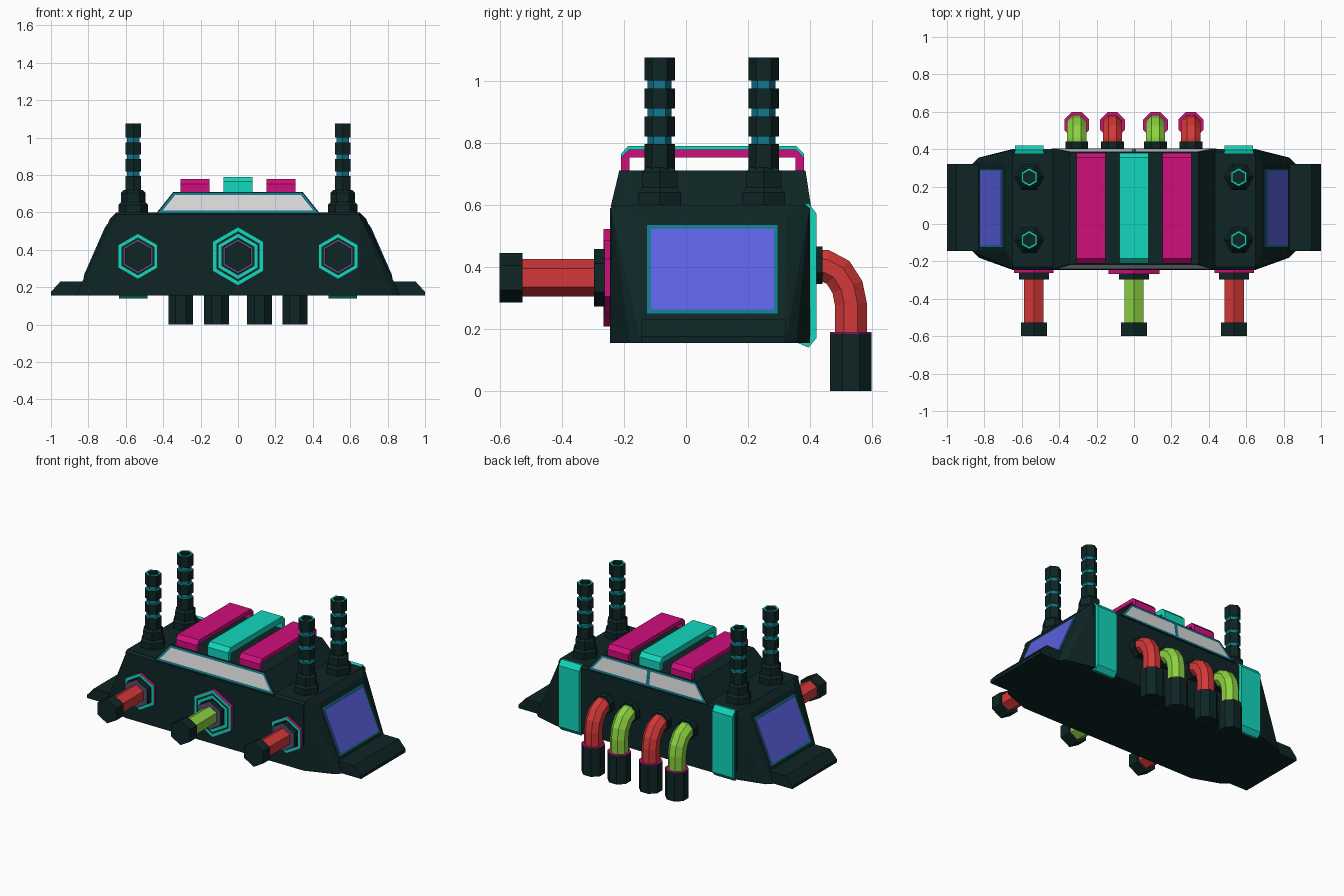
import bpy, bmesh, math
from mathutils import Vector, Matrix

if "Cube" in bpy.data.objects:
    bpy.data.objects.remove(bpy.data.objects["Cube"])


def mat(name, *rgb):
    m = bpy.data.materials.new(name)
    lin = [((c / 255 + 0.055) / 1.055) ** 2.4 if c > 10 else c / 255 / 12.92 for c in rgb]
    m.diffuse_color = (*lin, 1)
    m.use_nodes = True
    m.node_tree.nodes["Principled BSDF"].inputs["Base Color"].default_value = m.diffuse_color
    return m


DARK = mat("dark_hull", 14, 37, 37)
TEAL = mat("bright_teal", 18, 215, 190)
FRAME = mat("blue_teal_trim", 18, 120, 142)
MAG = mat("magenta", 208, 14, 124)
RED = mat("red", 212, 56, 56)
GREEN = mat("lime_green", 140, 210, 64)
BLUE = mat("violet_blue_glass", 92, 97, 226)
GREY = mat("pale_glass", 216, 216, 216)
MAUVE = mat("mauve_grey", 88, 76, 110)


def finish(bm, name, mats):
    bmesh.ops.recalc_face_normals(bm, faces=bm.faces)
    me = bpy.data.meshes.new(name)
    bm.to_mesh(me)
    bm.free()
    for m in mats:
        me.materials.append(m)
    ob = bpy.data.objects.new(name, me)
    bpy.context.collection.objects.link(ob)
    return ob


def hull_bm(points):
    bm = bmesh.new()
    for p in points:
        bm.verts.new(p)
    bmesh.ops.convex_hull(bm, input=bm.verts)
    bmesh.ops.dissolve_limit(bm, angle_limit=0.01, verts=bm.verts, edges=bm.edges)
    bmesh.ops.recalc_face_normals(bm, faces=bm.faces)
    return bm


def hull(name, points, m):
    return finish(hull_bm(points), name, [m])


def prism(name, profile, x0, x1, m):
    # (y, z) outline extruded along x
    bm = bmesh.new()
    f = bm.faces.new([bm.verts.new((x0, y, z)) for y, z in profile])
    r = bmesh.ops.extrude_face_region(bm, geom=[f])
    vs = [v for v in r["geom"] if isinstance(v, bmesh.types.BMVert)]
    bmesh.ops.translate(bm, vec=(x1 - x0, 0, 0), verts=vs)
    return finish(bm, name, [m])


def skin(name, rings, colours):
    # joins rings of points; one colour per gap between rings
    bm = bmesh.new()
    mats = list(dict.fromkeys(colours))
    rv = [[bm.verts.new(p) for p in ring] for ring in rings]
    n = len(rv[0])
    for a, b, c in zip(rv, rv[1:], colours):
        for i in range(n):
            j = (i + 1) % n
            bm.faces.new((a[i], a[j], b[j], b[i])).material_index = mats.index(c)
    bm.faces.new(rv[0]).material_index = mats.index(colours[0])
    bm.faces.new(rv[-1]).material_index = mats.index(colours[-1])
    return finish(bm, name, mats)


def lathe(name, profile, n, loc, phase=90, tilt=0):
    # profile rows: radius, height, colour of the band leading to it
    mx = Matrix.Translation(loc) @ Matrix.Rotation(math.radians(tilt), 4, 'X')
    ang = [math.radians(phase + 360 * i / n) for i in range(n)]
    rings = [[mx @ Vector((r * math.cos(a), r * math.sin(a), h)) for a in ang]
             for r, h, _ in profile]
    return skin(name, rings, [p[2] for p in profile[1:]])


# main hull block
hull("main_hull", [(x, y, z) for x in (-.65, .65)
                   for y, z in ((-.245, .155), (-.245, .588), (-.23, .6),
                                (.4, .155), (.4, .588), (.385, .6))], DARK)

# cabin roof with window panes cut in front and back
bm = hull_bm([(s * x, y, z) for s in (-1, 1)
              for x, y, z in ((.44, -.243, .592), (.345, -.215, .71),
                              (.44, .403, .592), (.345, .385, .71))])
bmesh.ops.bisect_plane(bm, geom=bm.verts[:] + bm.edges[:] + bm.faces[:],
                       plane_co=(0, 0, 0), plane_no=(1, 0, 0))
front = [f for f in bm.faces if f.normal.y < -.7]
back = [f for f in bm.faces if f.normal.y > .7]
bmesh.ops.inset_region(bm, faces=front, thickness=.006, use_even_offset=True)
for f in bmesh.ops.inset_region(bm, faces=front, thickness=.012, use_even_offset=True)["faces"]:
    f.material_index = 1
bmesh.ops.inset_region(bm, faces=back, thickness=.006, use_even_offset=True)
for f in bmesh.ops.inset_individual(bm, faces=back, thickness=.012, use_even_offset=True)["faces"]:
    f.material_index = 1
for f in front + back:
    f.material_index = 2
finish(bm, "cabin", [DARK, FRAME, GREY])


# sloping ends, feet and side windows
def slope_x(z):
    return .865 - (z - .155) * .18 / .41


def side_plate(name, s, y0, y1, z0, z1, t, m):
    hull(name, [(s * (slope_x(z) + d), y, z) for d in (-.01, t)
                for y in (y0, y1) for z in (z0, z1)], m)


for s, side in ((-1, "left"), (1, "right")):
    pts = []
    for f in (-1, 1):
        def y(front_y, back_y):
            return front_y if f < 0 else back_y
        pts += [(s * .65, y(-.245, .4), .155), (s * .65, y(-.24, .395), .58),
                (s * .65, y(-.2, .365), .6),
                (s * .70, y(-.19, .365), .155), (s * .67, y(-.19, .365), .565),
                (s * .83, y(-.18, .355), .155), (s * .672, y(-.18, .355), .55),
                (s * .865, y(-.145, .32), .155), (s * .685, y(-.145, .32), .565)]
    hull(side + "_end", pts, DARK)
    hull(side + "_foot", [(s * x, yy, z) for yy in (-.145, .32)
                          for x, z in ((.75, .155), (1, .155), (1, .175), (.95, .23), (.75, .23))], DARK)
    side_plate(side + "_window_frame", s, -.125, .295, .25, .535, .004, FRAME)
    side_plate(side + "_window_pane", s, -.112, .284, .262, .522, .007, BLUE)
    # back corner plates
    prism(side + "_back_plate", [(.36, .155), (.395, .14), (.42, .17), (.42, .572),
                                 (.395, .605), (.36, .595)], s * .56 - .075, s * .56 + .075, TEAL)
    # ringed stacks
    for yy, end in ((-.085, "front"), (.25, "rear")):
        lathe(f"{side}_{end}_stack_base", [(.08, .58, DARK), (.08, .64, DARK), (.066, .655, DARK),
                                           (.066, .705, DARK), (.05, .72, DARK), (0.001, .72, DARK)],
              6, (s * .56, yy, 0), phase=0)
        prof = [(.049, .70, DARK), (.049, .795, DARK)]
        for z0, z1 in ((.82, .885), (.91, .975), (1.0, 1.075)):
            prof += [(.039, prof[-1][1], TEAL), (.039, z0, FRAME), (.049, z0, TEAL), (.049, z1, DARK)]
        prof += [(.036, 1.075, TEAL), (.036, 1.055, DARK), (.001, 1.055, DARK)]
        lathe(f"{side}_{end}_stack", prof, 6, (s * .56, yy, 0))

# roof arches
for x, m, dz, name in ((-.23, MAG, 0, "left"), (0, TEAL, .012, "middle"), (.23, MAG, 0, "right")):
    prism(name + "_roof_arch", [(-.21, .70), (-.21, .752 + dz), (-.185, .778 + dz), (.355, .778 + dz),
                                (.38, .752 + dz), (.38, .70), (.352, .70), (.352, .752),
                                (-.182, .752), (-.182, .70)], x - .077, x + .077, m)

# front ports with pipes
for x, m, name in ((-.535, RED, "left"), (0, GREEN, "middle"), (.535, RED, "right")):
    if x == 0:
        prof = [(.157, .23, MAG), (.157, .266, MAG), (.134, .266, TEAL),
                (.121, .266, DARK), (.102, .266, TEAL)]
    else:
        prof = [(.122, .23, MAG), (.122, .262, MAG), (.101, .262, TEAL)]
    prof += [(.093, prof[-1][1], DARK), (.093, .297, DARK), (.06, .297, MAUVE), (.06, .527, m),
             (.08, .527, DARK), (.08, .6, DARK), (.001, .6, DARK)]
    lathe(name + "_front_port", prof, 6, (x, 0, .365), tilt=90)

# back elbow pipes
path = [(.39, .405), (.45, .403), (.49, .382), (.52, .335), (.531, .28), (.531, .15)]
for i, (x, m) in enumerate(((-.306, GREEN), (-.115, RED), (.115, GREEN), (.304, RED))):
    rings = []
    for k, (py, pz) in enumerate(path):
        a, b = path[max(k - 1, 0)], path[min(k + 1, len(path) - 1)]
        t = Vector((0, b[0] - a[0], b[1] - a[1])).normalized()
        nrm = Vector((0, -t.z, t.y))
        rings.append([Vector((x, py, pz)) + .056 * (math.cos(q) * Vector((1, 0, 0)) + math.sin(q) * nrm)
                      for q in (math.radians(22.5 + 45 * j) for j in range(8))])
    skin(f"back_pipe_{i + 1}", rings, [m] * (len(path) - 1))
    lathe(f"back_collar_{i + 1}", [(.066, -.38, DARK), (.066, -.44, DARK), (.001, -.44, DARK)],
          8, (x, 0, .405), phase=22.5, tilt=90)
    lathe(f"back_pipe_end_{i + 1}", [(.001, 0, DARK), (.072, 0, DARK), (.072, .186, DARK),
                                     (.072, .19, MAG), (.001, .19, MAG)],
          8, (x, .531, 0), phase=22.5)
